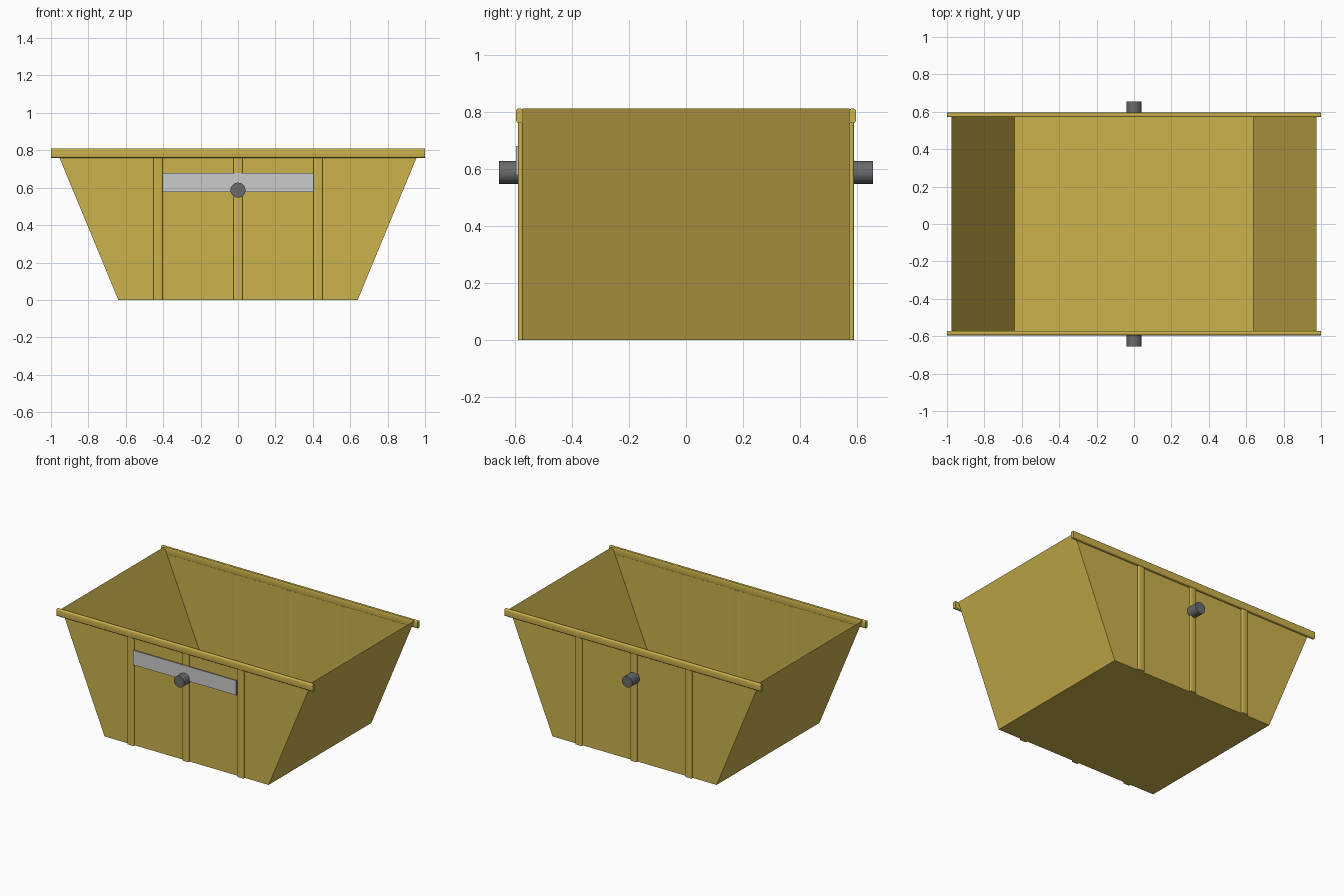
import bpy, bmesh
from math import pi, radians

if "Cube" in bpy.data.objects:
    bpy.data.objects.remove(bpy.data.objects["Cube"], do_unlink=True)


def material(name, rgb):
    m = bpy.data.materials.new(name)
    m.use_nodes = True
    m.diffuse_color = (*rgb, 1)
    m.node_tree.nodes["Principled BSDF"].inputs["Base Color"].default_value = (*rgb, 1)
    return m


yellow = material("yellow paint", (0.60, 0.445, 0.073))
grey = material("dark steel", (0.14, 0.145, 0.15))
white = material("pale plate", (0.6, 0.6, 0.6))

WALL = 0.573     # half depth of the tub
HEIGHT = 0.81
RIM_BASE = 0.76


def smooth(obj):
    bpy.ops.object.select_all(action='DESELECT')
    obj.select_set(True)
    bpy.context.view_layer.objects.active = obj
    bpy.ops.object.shade_smooth_by_angle(angle=radians(35))


def box(name, lo, hi, mat, bevel_axis=None, bevel=0.006):
    """Box between two corners, with the edges along one axis rounded."""
    bm = bmesh.new()
    bmesh.ops.create_cube(bm, size=1)
    for v in bm.verts:
        v.co = [a + (c + 0.5) * (b - a) for a, b, c in zip(lo, hi, v.co)]
    if bevel_axis is not None:
        edges = [e for e in bm.edges
                 if abs((e.verts[0].co - e.verts[1].co).normalized()[bevel_axis]) > 0.9]
        bmesh.ops.bevel(bm, geom=edges, offset=bevel, segments=3,
                        profile=0.5, affect='EDGES')
    mesh = bpy.data.meshes.new(name)
    bm.to_mesh(mesh)
    bm.free()
    obj = bpy.data.objects.new(name, mesh)
    bpy.context.collection.objects.link(obj)
    mesh.materials.append(mat)
    if bevel_axis is not None:
        smooth(obj)
    return obj


# Open tub: flared sheet shell without a top
tub = box("tub", (-0.64, -WALL, 0), (0.64, WALL, HEIGHT), yellow)
bm = bmesh.new()
bm.from_mesh(tub.data)
for v in bm.verts:
    if v.co.z > 0.1:
        v.co.x *= 0.975 / 0.64
bm.normal_update()
bmesh.ops.delete(bm, geom=[f for f in bm.faces if f.normal.z > 0.9], context='FACES')
bm.to_mesh(tub.data)
bm.free()

for side, label in ((-1, "front"), (1, "back")):
    def span(a, b):
        return sorted((side * a, side * b))

    # Rolled rim along the long edge
    y0, y1 = span(WALL - 0.002, 0.595)
    box(label + "_rim", (-1, y0, RIM_BASE), (1, y1, HEIGHT), yellow, 0, 0.007)

    # Upright stiffening ribs
    y0, y1 = span(WALL - 0.001, 0.588)
    for x, place in ((-0.428, "right"), (0, "middle"), (0.428, "left")):
        box(f"{label}_{place}_rib", (x - 0.025, y0, 0), (x + 0.025, y1, RIM_BASE),
            yellow, 2)

    # Lifting pin
    bpy.ops.mesh.primitive_cylinder_add(vertices=32, radius=0.04, depth=0.082,
                                        location=(0, side * 0.615, 0.587),
                                        rotation=(pi / 2, 0, 0))
    pin = bpy.context.object
    pin.name = label + "_lifting_pin"
    pin.data.materials.append(grey)
    smooth(pin)

# Thin sign plate across the front ribs
box("sign_plate", (-0.403, -0.596, 0.577), (0.403, -0.589, 0.68), white)
